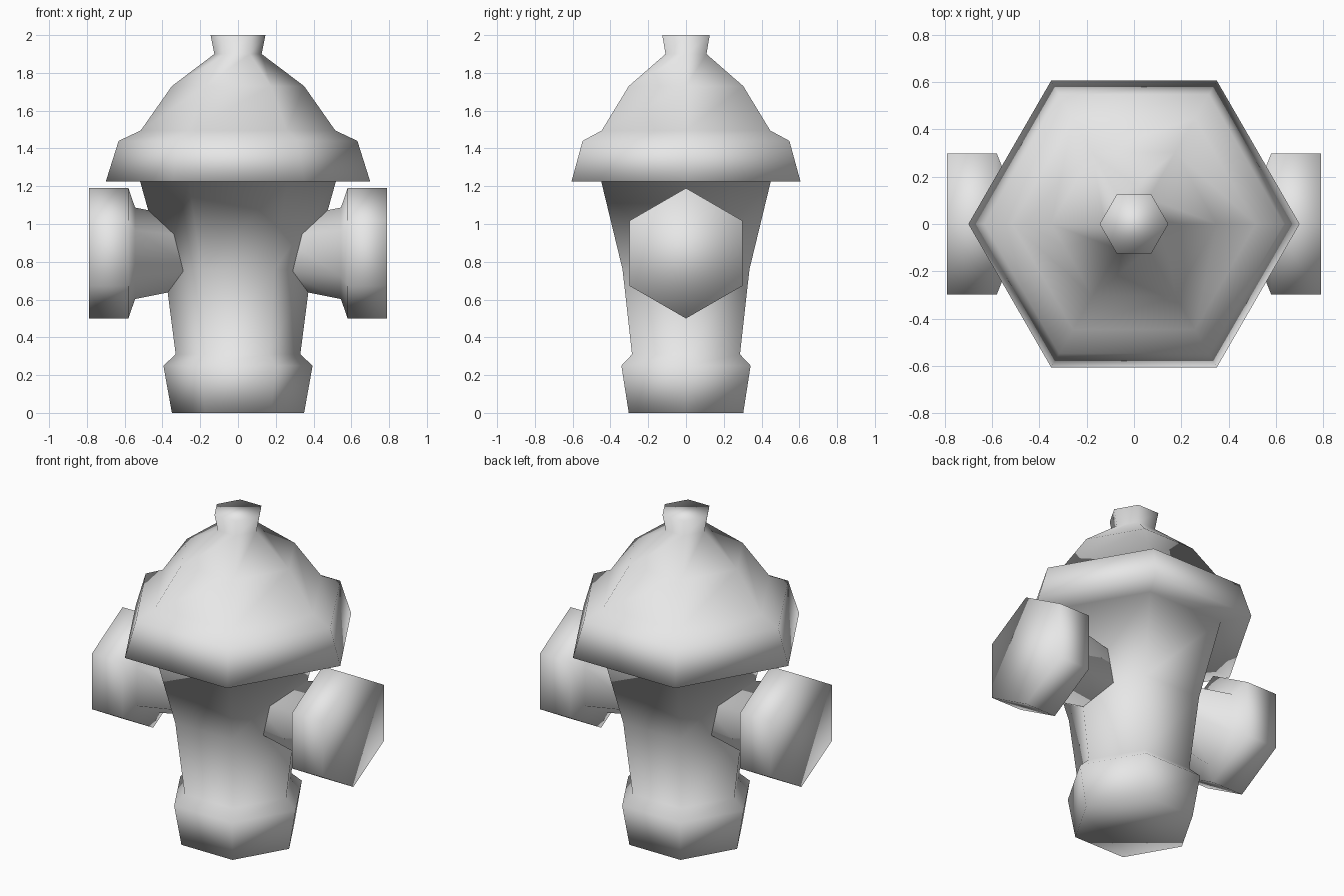
import bpy, bmesh, math
from mathutils import Matrix

if "Cube" in bpy.data.objects:
    bpy.data.objects.remove(bpy.data.objects["Cube"], do_unlink=True)

SIDES = 6

# One plain grey for everything
grey = bpy.data.materials.new("plain grey")
grey.use_nodes = True
grey.diffuse_color = (0.8, 0.8, 0.8, 1)
grey.node_tree.nodes["Principled BSDF"].inputs["Base Color"].default_value = (0.8, 0.8, 0.8, 1)


def turned_part(name, profile, transform=Matrix()):
    """Closed six-sided solid from (radius, height) pairs, corners on +x and -x."""
    bm = bmesh.new()
    rings = []
    for r, z in profile:
        angles = [2 * math.pi * i / SIDES for i in range(SIDES)]
        rings.append([bm.verts.new((r * math.cos(a), r * math.sin(a), z)) for a in angles])
    for low, high in zip(rings, rings[1:]):
        for i in range(SIDES):
            j = (i + 1) % SIDES
            bm.faces.new((low[i], low[j], high[j], high[i]))
    bm.faces.new(rings[0][::-1])
    bm.faces.new(rings[-1])
    bm.transform(transform)
    bmesh.ops.recalc_face_normals(bm, faces=bm.faces)
    for f in bm.faces:
        f.smooth = True
    mesh = bpy.data.meshes.new(name)
    bm.to_mesh(mesh)
    bm.free()
    mesh.materials.append(grey)
    obj = bpy.data.objects.new(name, mesh)
    bpy.context.collection.objects.link(obj)
    return obj


# Foot, tapered barrel, overhanging bonnet and top nut in one turned solid
turned_part("hydrant_body", [
    (0.35, 0.0), (0.395, 0.25), (0.33, 0.31),      # foot
    (0.388, 0.76), (0.518, 1.225),                 # barrel
    (0.70, 1.225), (0.632, 1.44), (0.515, 1.495),  # bonnet rim
    (0.35, 1.73), (0.125, 1.90), (0.145, 2.0),     # dome and top nut
])

# Side outlets: neck flaring into a wide cap, mirrored left and right
outlet = [(0.178, 0.22), (0.242, 0.545), (0.345, 0.58), (0.345, 0.79)]
for side, sign in (("left", 1), ("right", -1)):
    aim = Matrix.Translation((0, 0, 0.845)) @ Matrix.Rotation(sign * math.pi / 2, 4, 'Y')
    turned_part(side + "_outlet", outlet, aim)
